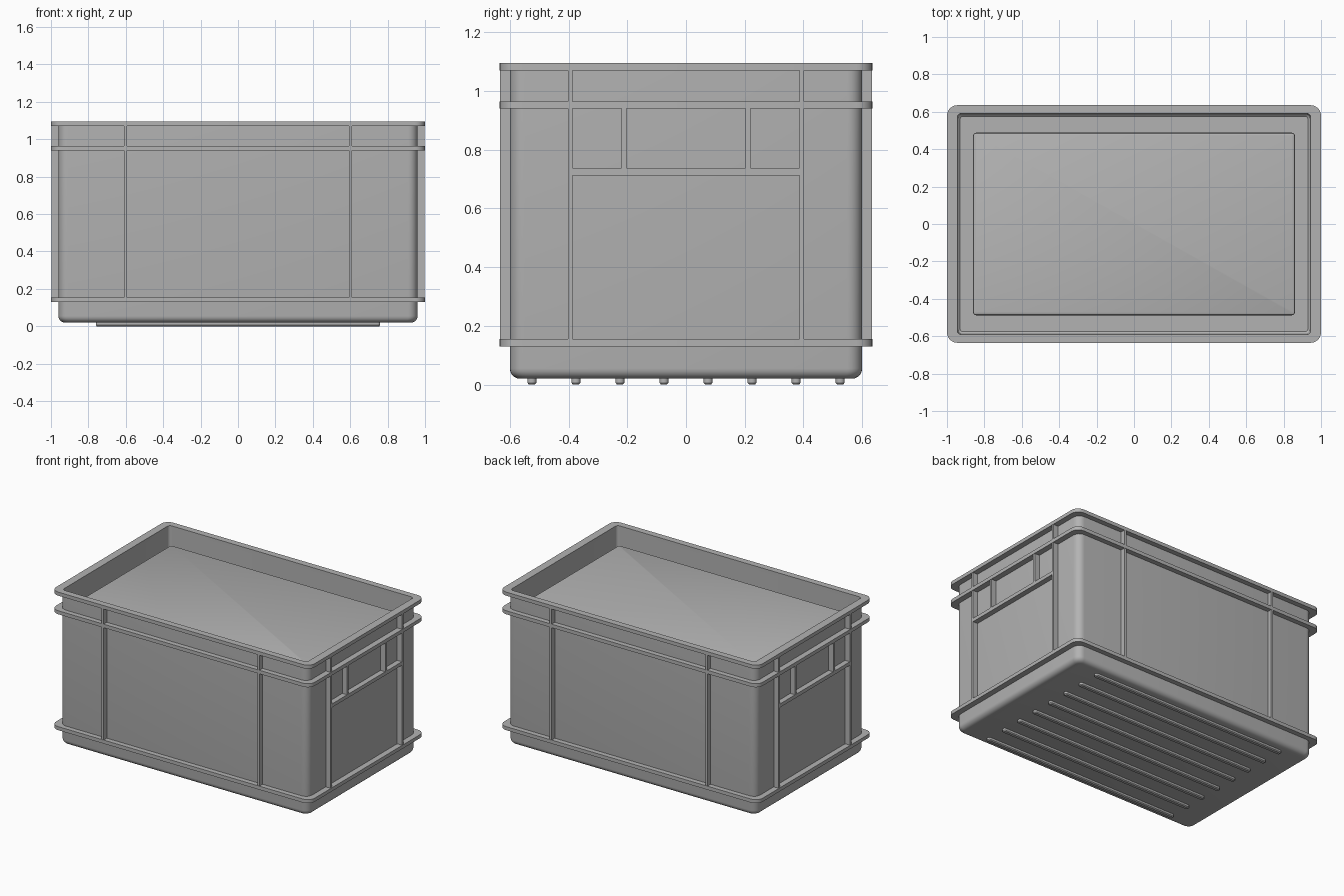
import bpy, bmesh, math

cube = bpy.data.objects.get("Cube")
if cube:
    bpy.data.objects.remove(cube, do_unlink=True)

# One grey plastic
plastic = bpy.data.materials.new("grey plastic")
plastic.use_nodes = True
grey = (0.45, 0.45, 0.45, 1)
plastic.diffuse_color = grey
plastic.node_tree.nodes["Principled BSDF"].inputs["Base Color"].default_value = grey

HX, HY = 0.96, 0.60        # outer wall half sizes
OUT = 0.037                # how far bands and ribs stand out
TOP = 1.095
BANDS = {"rim": 1.07, "upper_band": 0.94, "lower_band": 0.13}
BAND_H = 0.025


def finish(name, bm):
    bmesh.ops.recalc_face_normals(bm, faces=bm.faces)
    mesh = bpy.data.meshes.new(name)
    bm.to_mesh(mesh)
    bm.free()
    mesh.materials.append(plastic)
    obj = bpy.data.objects.new(name, mesh)
    bpy.context.collection.objects.link(obj)
    bpy.ops.object.select_all(action="DESELECT")
    obj.select_set(True)
    bpy.context.view_layer.objects.active = obj
    bpy.ops.object.shade_smooth_by_angle(angle=math.radians(35))
    return obj


def ring(bm, hx, hy, r, z, y=0, steps=6):
    """Rounded rectangle of vertices at height z."""
    verts = []
    for q, (sx, sy) in enumerate([(1, 1), (-1, 1), (-1, -1), (1, -1)]):
        for i in range(steps + 1):
            a = math.pi / 2 * (q + i / steps)
            verts.append(bm.verts.new((sx * (hx - r) + r * math.cos(a),
                                       y + sy * (hy - r) + r * math.sin(a), z)))
    return verts


def loft(name, rings, closed=False, y=0):
    """Skin rounded-rectangle rings, either capped or looped into a frame."""
    bm = bmesh.new()
    loops = [ring(bm, *r, y=y) for r in rings]
    pairs = list(zip(loops, loops[1:]))
    if closed:
        pairs.append((loops[-1], loops[0]))
    else:
        bm.faces.new(loops[0])
        bm.faces.new(loops[-1])
    for a, b in pairs:
        n = len(a)
        for i in range(n):
            j = (i + 1) % n
            bm.faces.new((a[i], a[j], b[j], b[i]))
    return finish(name, bm)


def box(name, x0, x1, y0, y1, z0, z1):
    bm = bmesh.new()
    bmesh.ops.create_cube(bm, size=1)
    for v in bm.verts:
        v.co = (x1 if v.co.x > 0 else x0,
                y1 if v.co.y > 0 else y0,
                z1 if v.co.z > 0 else z0)
    return finish(name, bm)


# Thin-walled tub with a rounded bottom edge
fillet = 0.035
shell = []
for i in range(6):
    a = math.pi / 2 * i / 5
    inset = fillet * (1 - math.sin(a))
    shell.append((HX - inset, HY - inset, 0.05 - inset * 0.6,
                  0.02 + fillet * (1 - math.cos(a))))
shell += [(HX, HY, 0.05, 1.07),
          (0.945, 0.59, 0.02, 1.07),
          (0.94, 0.585, 0.02, 0.06),
          (0.93, 0.575, 0.015, 0.05)]
loft("tub", shell)

# Rim and the two bands around the tub
for name, z in BANDS.items():
    ix, iy = (0.945, 0.59) if name == "rim" else (0.952, 0.592)
    ox, oy = 1.0, HY + OUT - 0.002
    loft(name, [(ox, oy, 0.055, z), (ox, oy, 0.055, z + BAND_H),
                (ix, iy, 0.02, z + BAND_H), (ix, iy, 0.02, z)], closed=True)

# Raised platform inside
loft("inner_platform", [(0.86, 0.488, 0.015, 0.045), (0.86, 0.488, 0.015, 1.005),
                        (0.857, 0.485, 0.012, 1.016), (0.848, 0.476, 0.008, 1.02)])

# Upright ribs on the long sides and the ends
W = 0.008
for s, side in ((-1, "front"), (1, "back")):
    for t, hand in ((-1, "right"), (1, "left")):
        ys = sorted((s * (HY - 0.005), s * (HY + OUT - 0.003)))
        box(f"{side}_{hand}_rib", t * 0.602 - W, t * 0.602 + W, *ys, 0.14, 1.08)

for s, side in ((-1, "right"), (1, "left")):
    xs = sorted((s * (HX - 0.005), s * (HX + OUT)))
    for t, end in ((-1, "front"), (1, "back")):
        box(f"{side}_{end}_end_rib", *xs, t * 0.394 - W, t * 0.394 + W, 0.14, 1.08)
        box(f"{side}_{end}_grip_rib", *xs, t * 0.211 - W, t * 0.211 + W, 0.73, 0.95)
    # Cross bar under the grip
    box(f"{side}_grip_bar", *xs, -0.394, 0.394, 0.713, 0.738)

# Runners under the base
for i in range(8):
    loft(f"base_runner_{i + 1}",
         [(0.755, 0.010, 0.009, 0.0), (0.76, 0.015, 0.014, 0.006),
          (0.76, 0.015, 0.014, 0.025)], y=-0.525 + 0.15 * i)
